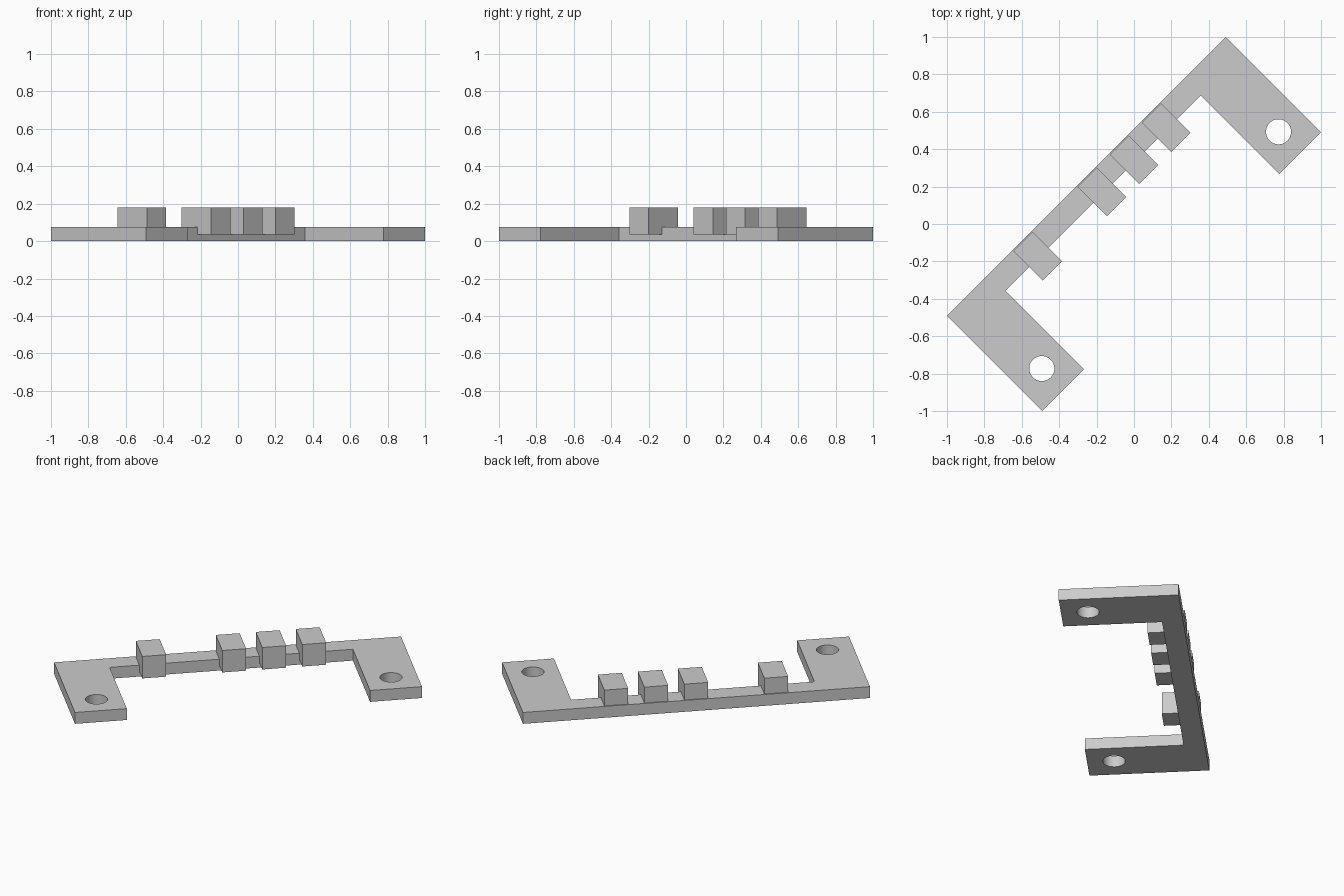
import bpy
import bmesh
from math import radians
from mathutils import Matrix

cube = bpy.data.objects.get("Cube")
if cube:
    bpy.data.objects.remove(cube, do_unlink=True)

TURN = Matrix.Rotation(radians(45), 4, 'Z')  # the part lies diagonally
PLATE = 0.075

grey = bpy.data.materials.new("plain grey")
grey.use_nodes = True
colour = (0.6, 0.6, 0.6, 1)
grey.diffuse_color = colour
grey.node_tree.nodes["Principled BSDF"].inputs["Base Color"].default_value = colour


def finish(name, bm):
    bmesh.ops.transform(bm, matrix=TURN, verts=bm.verts)
    bmesh.ops.recalc_face_normals(bm, faces=bm.faces)
    mesh = bpy.data.meshes.new(name)
    bm.to_mesh(mesh)
    bm.free()
    mesh.materials.append(grey)
    obj = bpy.data.objects.new(name, mesh)
    bpy.context.collection.objects.link(obj)
    return obj


# U-shaped flat bracket: one half outline, mirrored
half = [(1.054, 0.36), (1.054, -0.36), (0.739, -0.36), (0.739, 0.233)]
outline = half + [(-x, y) for x, y in reversed(half)]
bm = bmesh.new()
face = bm.faces.new([bm.verts.new((x, y, 0)) for x, y in outline])
top = bmesh.ops.extrude_face_region(bm, geom=[face])["geom"]
bmesh.ops.translate(bm, vec=(0, 0, PLATE),
                    verts=[v for v in top if isinstance(v, bmesh.types.BMVert)])
bracket = finish("bracket", bm)

# Screw holes through both feet
bm = bmesh.new()
for side in (-1, 1):
    bmesh.ops.create_cone(bm, cap_ends=True, segments=48, radius1=0.067, radius2=0.067,
                          depth=0.4, matrix=Matrix.Translation((side * 0.895, -0.198, 0)))
cutter = finish("hole_cutter", bm)
cutter.hide_render = True
cut = bracket.modifiers.new("screw holes", 'BOOLEAN')
cut.operation = 'DIFFERENCE'
cut.solver = 'EXACT'
cut.object = cutter
bpy.ops.object.select_all(action='DESELECT')
bracket.select_set(True)
bpy.context.view_layer.objects.active = bracket
bpy.ops.object.modifier_apply(modifier=cut.name)
bpy.data.objects.remove(cutter, do_unlink=True)
bpy.ops.object.shade_smooth_by_angle(angle=radians(30))

# Raised blocks on the bar, with one position left empty
for slot in (-2, 0, 1, 2):
    bm = bmesh.new()
    place = Matrix.Translation((slot * 0.243, 0.242, 0.107))
    bmesh.ops.create_cube(bm, size=1, matrix=place @ Matrix.Diagonal((0.145, 0.223, 0.145, 1)))
    finish("block", bm)
